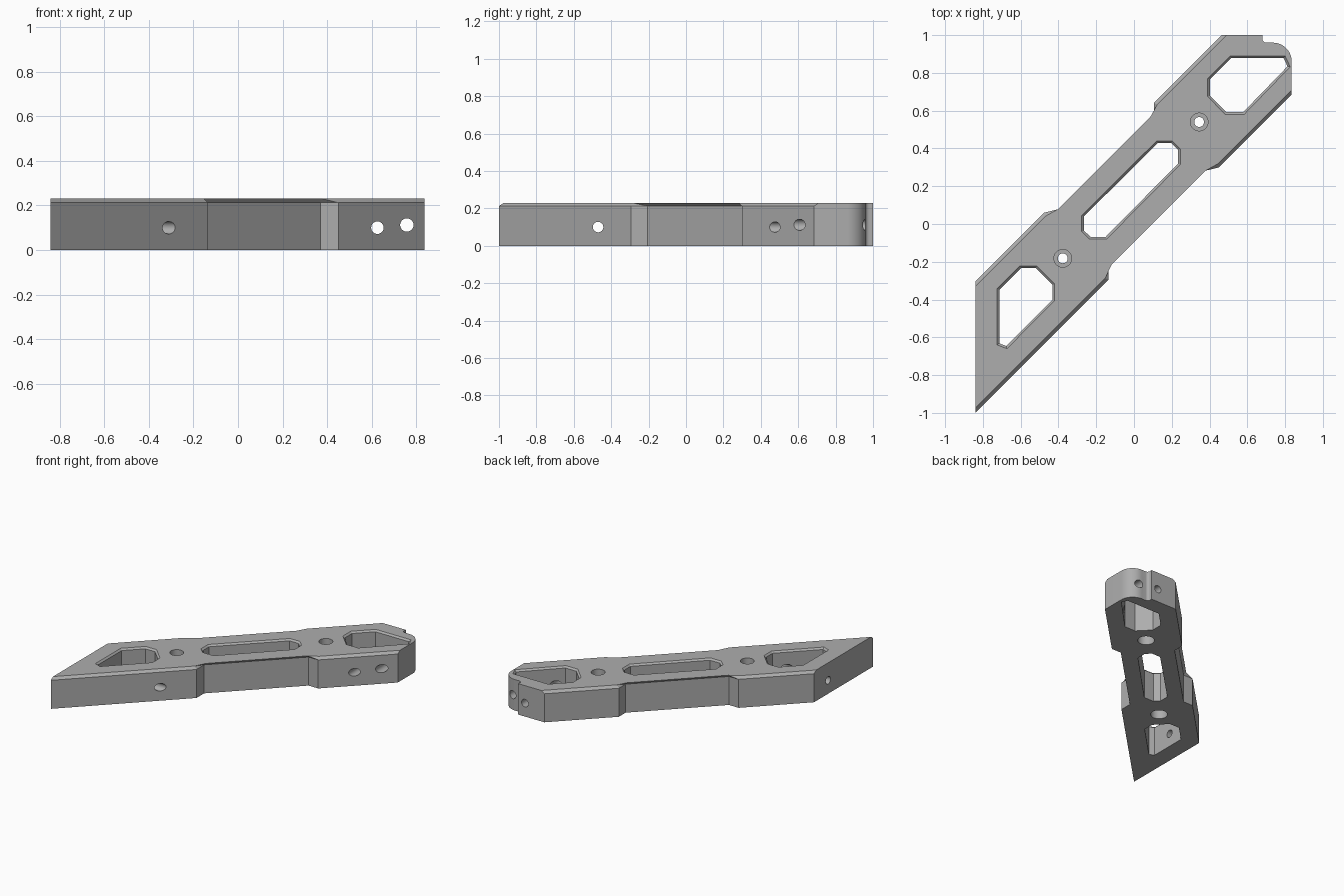
import bpy, bmesh, math
from mathutils import Vector

if "Cube" in bpy.data.objects:
    bpy.data.objects.remove(bpy.data.objects["Cube"], do_unlink=True)

H = 0.23          # plate thickness
EDGE = 0.018      # outer chamfer
LIP = 0.012       # pocket chamfer

metal = bpy.data.materials.new("satin_grey")
metal.use_nodes = True
grey = (0.42, 0.42, 0.42, 1)
metal.diffuse_color = grey
metal.node_tree.nodes["Principled BSDF"].inputs["Base Color"].default_value = grey


def arc(cx, cy, r, a0, a1, n):
    steps = [math.radians(a0 + (a1 - a0) * i / n) for i in range(n + 1)]
    return [(cx + r * math.cos(a), cy + r * math.sin(a)) for a in steps]


def inset(points, d):
    """Move every side of a counter-clockwise polygon inwards by d."""
    pts, out = [Vector(p) for p in points], []
    for i, p in enumerate(pts):
        a = (p - pts[i - 1]).normalized()
        b = (pts[(i + 1) % len(pts)] - p).normalized()
        na, nb = Vector((-a.y, a.x)), Vector((-b.y, b.x))
        out.append(p + (na + nb) * d / (1 + na.dot(nb)))
    return out


def loft(bm, levels):
    """Closed solid through equal-sized rings given as (points, z)."""
    rings = [[bm.verts.new((p[0], p[1], z)) for p in pts] for pts, z in levels]
    for low, high in zip(rings, rings[1:]):
        for i in range(len(low)):
            j = (i + 1) % len(low)
            bm.faces.new((low[i], low[j], high[j], high[i]))
    bm.faces.new(rings[0][::-1])
    bm.faces.new(rings[-1])


def make_object(name, bm):
    bmesh.ops.recalc_face_normals(bm, faces=bm.faces)
    mesh = bpy.data.meshes.new(name)
    bm.to_mesh(mesh)
    bm.free()
    mesh.materials.append(metal)
    obj = bpy.data.objects.new(name, mesh)
    bpy.context.collection.objects.link(obj)
    return obj


# Arm outline, counter-clockwise from the pointed end
outline = [(-0.84, -1), (-0.135, -0.295), (-0.135, -0.205), (0.37, 0.30),
           (0.45, 0.30), (0.835, 0.685)]
outline += arc(0.735, 0.86, 0.1, 0, 90, 12)
outline += arc(0.70, 0.98, 0.02, 270, 180, 5)
outline += [(0.68, 1), (0.465, 1), (0.105, 0.64), (0.105, 0.56),
            (-0.395, 0.06), (-0.475, 0.06), (-0.84, -0.305)]
bm = bmesh.new()
loft(bm, [(outline, 0), (outline, H)])

# Chamfer the top along both long sides, leaving the two ends sharp
def on_long_side(edge):
    a, b = (v.co for v in edge.verts)
    if min(a.z, b.z) < H - 0.001:
        return False
    pointed_end = max(a.x, b.x) < -0.83
    round_end = min(a.y, b.y) > 0.68
    return not (pointed_end or (round_end and min(a.x, b.x) > 0.46))

bmesh.ops.bevel(bm, geom=[e for e in bm.edges if on_long_side(e)],
                offset=EDGE, segments=1, affect='EDGES')
arm = make_object("arm_plate", bm)

# Weight-saving pockets
pockets = {
    "upper_pocket": [(0.39, 0.77), (0.39, 0.675), (0.483, 0.58), (0.583, 0.58),
                     (0.827, 0.832), (0.80, 0.89), (0.51, 0.89)],
    "middle_pocket": [(-0.277, 0.045), (-0.277, -0.04), (-0.235, -0.08),
                      (-0.145, -0.08), (0.245, 0.315), (0.245, 0.397),
                      (0.203, 0.44), (0.12, 0.44)],
    "lower_pocket": [(-0.725, -0.343), (-0.725, -0.64), (-0.673, -0.66),
                     (-0.42, -0.406), (-0.42, -0.317), (-0.514, -0.222),
                     (-0.604, -0.222)],
}
cutters = []
for name, pts in pockets.items():
    bm = bmesh.new()
    small = inset(pts, LIP)
    loft(bm, [(small, -0.1), (small, H - LIP), (pts, H), (pts, H + 0.1)])
    cutters.append(make_object(name + "_cutter", bm))


def drill(name, start, end, radius):
    a, b = Vector(start), Vector(end)
    bpy.ops.mesh.primitive_cylinder_add(vertices=32, radius=radius,
                                        depth=(b - a).length, location=(a + b) / 2)
    obj = bpy.context.object
    obj.name = name
    obj.rotation_euler = (b - a).to_track_quat('Z', 'Y').to_euler()
    obj.data.materials.append(metal)
    cutters.append(obj)


# Bolt holes with a recess on the top and a wider one underneath
for x, y in ((0.345, 0.54), (-0.377, -0.182)):
    drill("bolt_hole_cutter", (x, y, -0.1), (x, y, H + 0.1), 0.026)
    drill("top_recess_cutter", (x, y, H - 0.06), (x, y, H + 0.1), 0.047)
    drill("under_recess_cutter", (x, y, -0.1), (x, y, 0.09), 0.058)

# Cross holes through the side walls
drill("pointed_end_hole_cutter", (-1, -0.47, 0.1), (0, -0.47, 0.1), 0.028)
drill("square_end_hole_cutter", (0.625, 0.2, 0.1), (0.625, 1.2, 0.1), 0.028)
drill("round_end_hole_cutter", (0.757, 0.3, 0.112), (0.757, 1.2, 0.112), 0.03)

# Cut everything, then remove the cutters
bpy.ops.object.select_all(action='DESELECT')
bpy.context.view_layer.objects.active = arm
arm.select_set(True)
for cutter in cutters:
    cutter.hide_render = True
    mod = arm.modifiers.new(cutter.name, 'BOOLEAN')
    mod.operation = 'DIFFERENCE'
    mod.solver = 'EXACT'
    mod.object = cutter
    bpy.ops.object.modifier_apply(modifier=mod.name)
for cutter in cutters:
    bpy.data.objects.remove(cutter, do_unlink=True)
bpy.ops.object.shade_smooth_by_angle(angle=math.radians(25))
